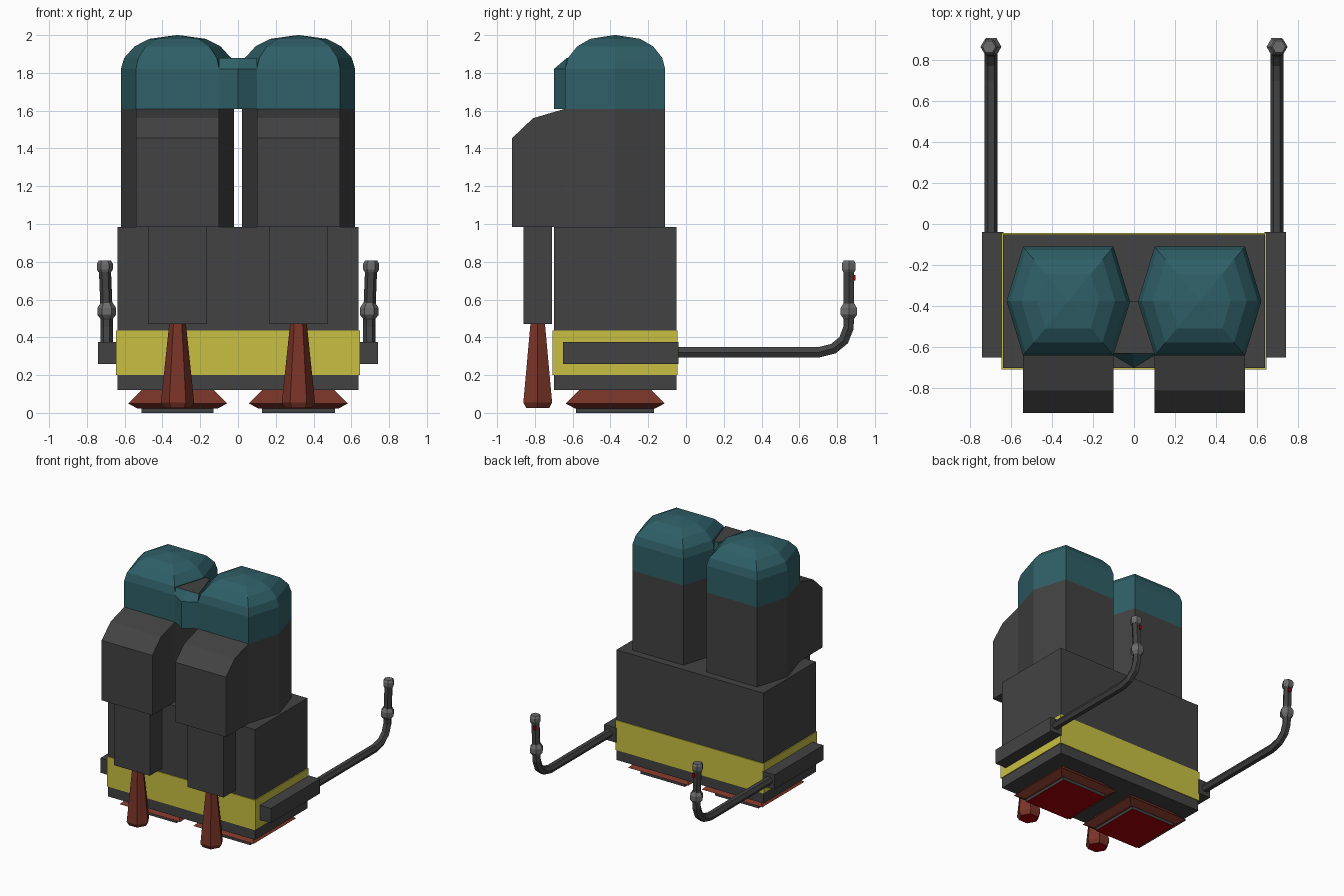
import bpy, bmesh
from math import cos, sin, pi
from mathutils import Vector

if "Cube" in bpy.data.objects:
    bpy.data.objects.remove(bpy.data.objects["Cube"])


def material(name, rgb):
    m = bpy.data.materials.new(name)
    m.diffuse_color = (*rgb, 1)
    m.use_nodes = True
    m.node_tree.nodes["Principled BSDF"].inputs["Base Color"].default_value = m.diffuse_color
    return m


DARK = material("dark_grey", (0.055, 0.055, 0.055))
STEEL = material("steel", (0.15, 0.15, 0.15))
TEAL = material("teal", (0.028, 0.115, 0.135))
YELLOW = material("yellow", (0.58, 0.53, 0.055))
RUST = material("rust", (0.19, 0.034, 0.021))
GLOW = material("glow", (0.4, 0.0, 0.003))


def loft(name, rings, mat, bottom=True, end_mat=None):
    """Skin rings of equal point count, capping both ends."""
    bm = bmesh.new()
    vs = [[bm.verts.new(p) for p in r] for r in rings]
    n = len(vs[0])
    for a, b in zip(vs, vs[1:]):
        for i in range(n):
            j = (i + 1) % n
            bm.faces.new((a[i], a[j], b[j], b[i]))
    if bottom:
        f = bm.faces.new(vs[0])
        if end_mat:
            f.material_index = 1
    bm.faces.new(vs[-1])
    bmesh.ops.remove_doubles(bm, verts=bm.verts, dist=1e-5)
    bmesh.ops.recalc_face_normals(bm, faces=bm.faces)
    me = bpy.data.meshes.new(name)
    bm.to_mesh(me)
    bm.free()
    me.materials.append(mat)
    if end_mat:
        me.materials.append(end_mat)
    ob = bpy.data.objects.new(name, me)
    bpy.context.collection.objects.link(ob)
    return ob


def rect(cx, cy, hx, hy, z):
    return [(cx + a * hx, cy + b * hy, z) for a, b in ((-1, -1), (1, -1), (1, 1), (-1, 1))]


def box(name, x0, x1, y0, y1, z0, z1, mat):
    c = ((x0 + x1) / 2, (y0 + y1) / 2, abs(x1 - x0) / 2, abs(y1 - y0) / 2)
    return loft(name, [rect(*c, z0), rect(*c, z1)], mat)


def hexagon(cx, cy, r, z):
    return [(cx + r * cos(i * pi / 3), cy + r * sin(i * pi / 3), z) for i in range(6)]


def tower_ring(cx, k, z):
    pts = ((0.30, 0), (0.22, 0.265), (-0.22, 0.265), (-0.30, 0), (-0.22, -0.265), (0.22, -0.265))
    return [(cx + k * x, -0.375 + k * y, z) for x, y in pts]


def tube(name, path, r, mat):
    """Six-sided sweep along a path lying close to the yz plane."""
    path = [Vector(p) for p in path]
    rings = []
    for i, p in enumerate(path):
        t = (path[min(i + 1, len(path) - 1)] - path[max(i - 1, 0)]).normalized()
        u = Vector((1, 0, 0))
        u = (u - t * u.dot(t)).normalized()
        v = t.cross(u)
        rings.append([p + r * (cos(k * pi / 3) * u + sin(k * pi / 3) * v) for k in range(6)])
    return loft(name, rings, mat)


# Main body and band
box("body", -0.638, 0.638, -0.70, -0.05, 0.12, 0.985, DARK)
box("yellow_band", -0.645, 0.645, -0.707, -0.044, 0.20, 0.435, YELLOW)

# Bridge between the two domes: pointed front, grey flat top
base = [(0, -0.70), (0.10, -0.64), (0.02, -0.375), (-0.02, -0.375), (-0.10, -0.64)]
rings = [[(x, y, 1.61) for x, y in base],
         [(x, y, 1.82) for x, y in base],
         [(0, -0.63, 1.88)] + [(x, max(y, -0.63), 1.88) for x, y in base[1:]]]
bridge = loft("dome_bridge", rings, TEAL)
bridge.data.materials.append(DARK)
for f in bridge.data.polygons:
    if f.normal.z > 0.95:
        f.material_index = 1

for s, side in ((-1, "left"), (1, "right")):
    cx = 0.32 * s
    # Fuel tower and faceted dome
    loft(f"{side}_tower", [tower_ring(cx, 1, 0.98), tower_ring(cx, 1, 1.61)], DARK)
    loft(f"{side}_dome", [tower_ring(cx, k, z) for k, z in
         ((1, 1.61), (1, 1.82), (0.94, 1.88), (0.76, 1.94), (0.5, 1.98), (0.02, 2.0))], TEAL)

    # Front housing with sloped top
    prof = [(-0.92, 0.985), (-0.92, 1.455), (-0.81, 1.56), (-0.64, 1.61), (-0.60, 1.61), (-0.60, 0.985)]
    loft(f"{side}_front_housing", [[(cx + dx, y, z) for y, z in prof] for dx in (-0.22, 0.22)], DARK)
    box(f"{side}_lower_housing", cx - 0.156, cx + 0.156, -0.86, -0.71, 0.47, 0.985, DARK)

    # Slim front nozzle
    loft(f"{side}_front_nozzle", [hexagon(cx, -0.785, r, z) for r, z in
         ((0.07, 0.025), (0.088, 0.055), (0.044, 0.475))], RUST, end_mat=GLOW)

    # Wide square thruster below the body
    loft(f"{side}_thruster", [rect(cx, -0.375, h, h, z) for h, z in
         ((0.21, 0.022), (0.262, 0.05), (0.19, 0.122))], RUST)
    h = 0.193 if s > 0 else 0.19
    loft(f"{side}_thruster_plate", [rect(cx, -0.375, h, h * 1.07, z) for z in (0, 0.024)],
         DARK, end_mat=GLOW)

    # Side rail and control arm
    box(f"{side}_rail", 0.635 * s, 0.74 * s, -0.65, -0.04, 0.26, 0.375, DARK)
    tube(f"{side}_arm", [(0.695 * s, y, z) for y, z in
         ((-0.06, 0.32), (0.70, 0.32), (0.78, 0.34), (0.835, 0.385), (0.86, 0.45))]
         + [(0.695 * s, 0.862, 0.52), (0.705 * s, 0.862, 0.77)], 0.032, DARK)

    # Handle joint, end cap and trigger button
    loft(f"{side}_handle_joint", [hexagon(0.695 * s, 0.862, r, z) for r, z in
         ((0.03, 0.495), (0.05, 0.52), (0.05, 0.555), (0.03, 0.585))], STEEL)
    loft(f"{side}_handle_cap", [hexagon(0.705 * s, 0.862, r, z) for r, z in
         ((0.034, 0.745), (0.042, 0.76), (0.042, 0.79), (0.032, 0.806))], STEEL)
    box(f"{side}_button", 0.682 * s, 0.702 * s, 0.875, 0.898, 0.70, 0.73, GLOW)
